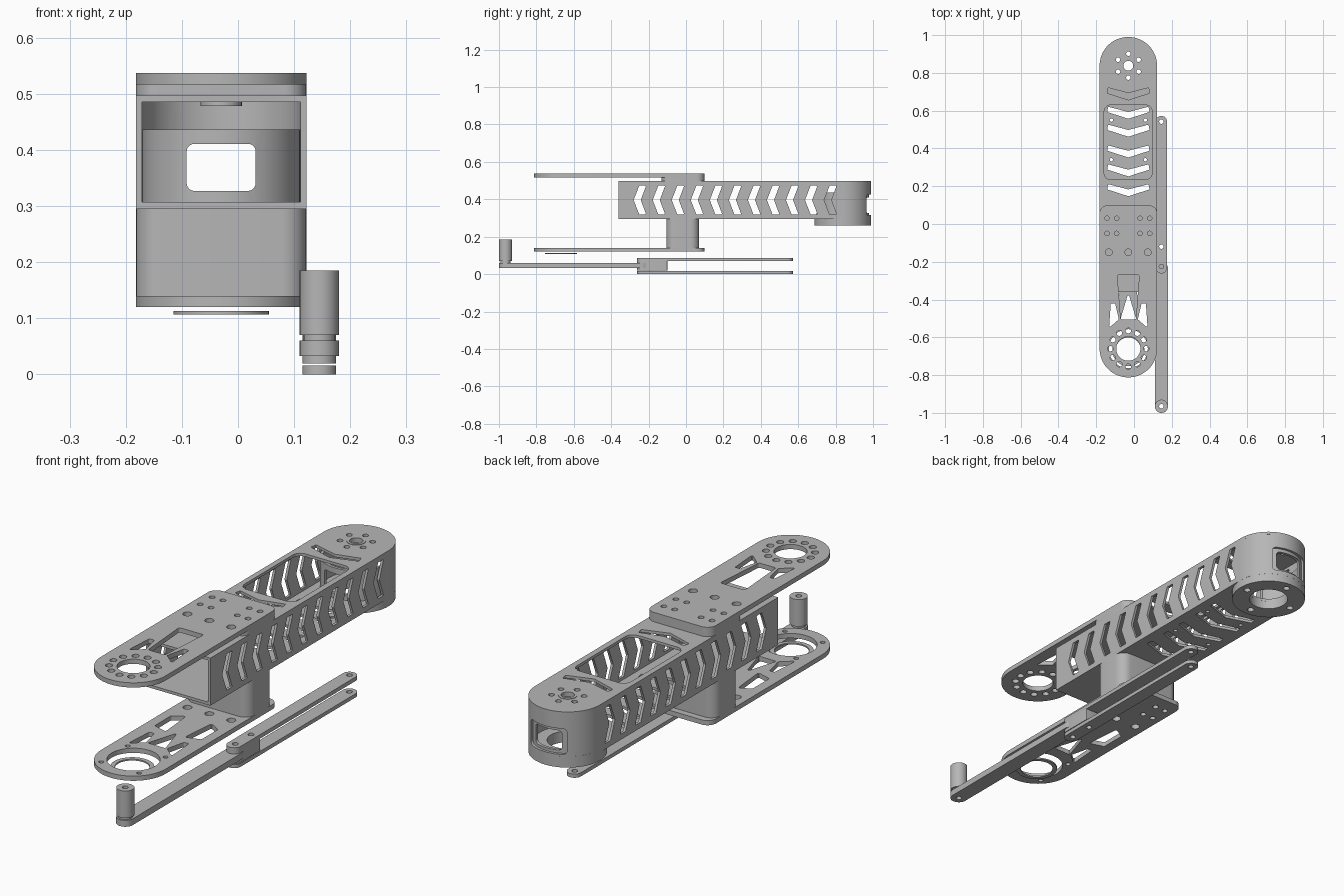
import bpy, bmesh
from math import cos, sin, pi, tan
from mathutils import Matrix, Vector

cube = bpy.data.objects.get("Cube")
if cube:
    bpy.data.objects.remove(cube, do_unlink=True)

grey = bpy.data.materials.new("machined grey")
grey.use_nodes = True
grey.diffuse_color = (0.47, 0.47, 0.47, 1)
grey.node_tree.nodes["Principled BSDF"].inputs["Base Color"].default_value = grey.diffuse_color

CX = -0.03      # centre line of the arm
R = 0.152       # half width of the arm
REAR = 0.838    # centre of the rear joint
FRONT = -0.66   # centre of the front joint
CRANK = 0.145   # centre line of the crank
FLAT = Matrix.Identity(4)
SIDE = Matrix(((0, 0, 1, 0), (1, 0, 0, 0), (0, 1, 0, 0), (0, 0, 0, 1)))   # outline in y, z
FACE = Matrix(((1, 0, 0, 0), (0, 0, 1, 0), (0, 1, 0, 0), (0, 0, 0, 1)))   # outline in x, z


def circle(x, y, r, n=28):
    return [(x + r * cos(2 * pi * i / n), y + r * sin(2 * pi * i / n)) for i in range(n)]


def fillet(points, radius, n=7):
    """Round the corners of a polygon; radius is a number or one per corner."""
    out = []
    for i, p in enumerate(points):
        r = radius[i] if isinstance(radius, (list, tuple)) else radius
        p = Vector(p)
        a = (Vector(points[i - 1]) - p).normalized()
        b = (Vector(points[(i + 1) % len(points)]) - p).normalized()
        half = a.angle(b) / 2
        t = r / tan(half)
        c = p + (a + b).normalized() * (r / sin(half))
        start, end = p + a * t - c, p + b * t - c
        turn = start.angle_signed(end)
        for k in range(n + 1):
            s = -turn * k / n
            out.append((c.x + start.x * cos(s) - start.y * sin(s),
                        c.y + start.x * sin(s) + start.y * cos(s)))
    return out


def rect(x0, x1, y0, y1, r):
    return fillet([(x0, y0), (x1, y0), (x1, y1), (x0, y1)], r)


def shift(points, dx, dy):
    return [(x + dx, y + dy) for x, y in points]


def mirror(points):
    return [(-x, y) for x, y in points]


def freeze(obj):
    graph = bpy.context.evaluated_depsgraph_get()
    return bpy.data.meshes.new_from_object(obj.evaluated_get(graph))


def plate(name, outline, lo, hi, holes=(), axes=FLAT, cx=CX, cutters=()):
    """Extrude an outline with holes between two levels."""
    curve = bpy.data.curves.new(name, "CURVE")
    curve.dimensions, curve.fill_mode = "2D", "BOTH"
    curve.extrude = (hi - lo) / 2
    for loop in [outline, *holes]:
        spline = curve.splines.new("POLY")
        spline.points.add(len(loop) - 1)
        for point, (x, y) in zip(spline.points, loop):
            point.co = (x, y, 0, 1)
        spline.use_cyclic_u = True
    temp = bpy.data.objects.new(name + " outline", curve)
    bpy.context.collection.objects.link(temp)
    mesh = freeze(temp)
    bpy.data.objects.remove(temp, do_unlink=True)
    mesh.transform(Matrix.Translation((cx, 0, 0)) @ axes @ Matrix.Translation((0, 0, (lo + hi) / 2)))
    bm = bmesh.new()
    bm.from_mesh(mesh)
    bmesh.ops.remove_doubles(bm, verts=bm.verts, dist=0.00005)
    bmesh.ops.recalc_face_normals(bm, faces=bm.faces)
    bm.to_mesh(mesh)
    bm.free()
    obj = bpy.data.objects.new(name, mesh)
    bpy.context.collection.objects.link(obj)
    if cutters:
        for cutter in cutters:
            mod = obj.modifiers.new("window", "BOOLEAN")
            mod.operation, mod.solver, mod.object = "DIFFERENCE", "EXACT", cutter
        cut = freeze(obj)
        obj.modifiers.clear()
        obj.data = cut
    obj.data.materials.clear()
    obj.data.materials.append(grey)
    bpy.ops.object.select_all(action="DESELECT")
    obj.select_set(True)
    bpy.context.view_layer.objects.active = obj
    bpy.ops.object.shade_smooth_by_angle(angle=0.55)
    return obj


# Chevron slots: along the sides and across the floor
side_chevron = fillet([(-0.03, 0), (0.0, 0.077), (0.037, 0.077), (0.008, 0),
                       (0.037, -0.077), (0.0, -0.077)], 0.004, 3)
cross_chevron = fillet([(0, -0.028), (0.112, 0.008), (0.107, 0.036), (0, 0.008),
                        (-0.107, 0.036), (-0.112, 0.008)], 0.004, 3)

# Box arm: side walls, floor and roof
slots = [shift(side_chevron, -0.25 + 0.1018 * i, 0.396) for i in range(11)]
wall = [(-0.36, 0.295), (REAR, 0.295), (REAR, 0.497), (-0.36, 0.497)]
plate("left_wall", wall, R - 0.011, R, slots, SIDE)
plate("right_wall", wall, -R, -R + 0.011, slots, SIDE)

arm = fillet([(-R, -0.36), (R, -0.36), (R, REAR + R), (-R, REAR + R)],
             [0.001, 0.001, R - 0.0005, R - 0.0005], 20)
bolts = [circle(s * 0.09, y, 0.009, 12) for s in (-1, 1) for y in (0.34, 0.55)]
floor_slots = [shift(cross_chevron, 0, y) for y in (0.175, 0.28, 0.38, 0.49, 0.585)]
plate("arm_floor", arm, 0.295, 0.307, floor_slots + bolts + [circle(0, REAR, 0.08)])
rear_bolts = [circle(0.063 * sin(i * pi / 3), REAR + 0.063 * cos(i * pi / 3), 0.012, 14)
              for i in range(6)]
plate("arm_roof", arm, 0.485, 0.497,
      [rect(-0.128, 0.126, 0.235, 0.63, 0.035), shift(cross_chevron, 0, 0.175),
       shift(cross_chevron, 0, 0.685), circle(0, REAR, 0.034)] + rear_bolts)
plate("roof_collar", circle(0, REAR, 0.037), 0.478, 0.499, [circle(0, REAR, 0.026)])

# Rear joint: rounded wall, inner housing with window, bearing ring
window = plate("window_cutter", rect(-0.0615, 0.0615, 0.327, 0.411, 0.014), 0.5, 1.2, axes=FACE)
bezel = plate("bezel_cutter", rect(-0.085, 0.085, 0.315, 0.425, 0.016), 0.85, 1.2, axes=FACE)
arc = [pi * i / 40 for i in range(41)]
shell = [(R * cos(a), REAR + R * sin(a)) for a in arc]
shell += [(0.141 * cos(a), REAR + 0.141 * sin(a)) for a in reversed(arc)]
plate("rear_wall", shell, 0.296, 0.496, cutters=[bezel])
plate("joint_housing", circle(0, REAR, 0.1405, 56), 0.306, 0.436,
      [circle(0, REAR, 0.128, 56)], cutters=[window])
for cutter in (window, bezel):
    bpy.data.objects.remove(cutter, do_unlink=True)
plate("bearing_ring", circle(0, REAR, R, 56), 0.26, 0.295,
      [circle(0, REAR, 0.08, 40)] + [circle(0.116 * cos(pi / 2 * i), REAR + 0.116 * sin(pi / 2 * i), 0.014, 14)
                                     for i in range(4)])

# Front fork: two plates, a spacer and a column
end = [(-R, FRONT - R), (R, FRONT - R), (R, 0.098), (-R, 0.098)]
fork = fillet(end, [R - 0.0005, R - 0.0005, 0.04, 0.04], 20)
slot = fillet([(0.102, -0.55), (0.05, -0.505), (0.07, -0.42), (0.093, -0.42)], 0.005, 3)
mounts = [circle(s * x, y, 0.012, 14) for s in (-1, 1) for x in (0.062, 0.113) for y in (-0.05, 0.03)]
mounts += [circle(x, -0.15, 0.018, 18) for x in (-0.103, 0, 0.103)]
ring = [circle(0.095 * sin(i * pi / 6), FRONT + 0.095 * cos(i * pi / 6), 0.0145, 14) for i in range(12)]
taper = fillet([(-0.058, -0.27), (-0.04, -0.505), (0.04, -0.505), (0.058, -0.27)], 0.007, 3)
plate("upper_plate", fork, 0.517, 0.537,
      [circle(0, FRONT, 0.064, 40), taper, slot, mirror(slot)] + ring + mounts)
wedge = fillet([(0, -0.365), (-0.042, -0.505), (0.042, -0.505)], 0.005, 3)
pocket = fillet([(0.045, -0.38), (0.11, -0.36), (0.11, -0.25), (0.06, -0.22)], 0.007, 3)
rim_bolts = [circle(0.126 * cos(a), FRONT + 0.126 * sin(a), 0.01, 12)
             for a in (pi / 4, 3 * pi / 4, 5 * pi / 4, 7 * pi / 4)]
plate("lower_plate", fork, 0.12, 0.14,
      [circle(0, FRONT, 0.103, 48), wedge, slot, mirror(slot), pocket, mirror(pocket)]
      + rim_bolts + mounts)
plate("retaining_ring", circle(0, FRONT - 0.008, 0.085, 48), 0.107, 0.113,
      [circle(0, FRONT - 0.008, 0.067, 48)])
plate("spacer", rect(-R, R, -0.13, 0.098, 0.04), 0.497, 0.517, mounts[:8])
plate("column", rect(-R, R, -0.105, 0.07, 0.045), 0.14, 0.295)

# Crank: forked link, single arm and handle pin
def link(name, y0, y1, lo, hi, holes=(), r=0.03):
    plate(name, rect(-r, r, y0, y1, r - 0.0005), lo, hi,
          [circle(0, y, 0.012, 14) for y in holes], cx=CRANK)


link("lower_prong", -0.262, 0.572, 0.003, 0.019, (0.542, -0.12, -0.225))
link("upper_prong", -0.262, 0.572, 0.07, 0.087, (0.542, -0.12, -0.225))
plate("link_block", fillet([(-0.03, -0.262), (0.03, -0.262), (0.03, -0.1), (-0.03, -0.1)],
                           [0.0295, 0.0295, 0.002, 0.002]),
      0.019, 0.07, [circle(0, y, 0.012, 14) for y in (-0.12, -0.225)], cx=CRANK)
link("crank_arm", -1.0, -0.2, 0.033, 0.06, (-0.965,), 0.035)
plate("handle_boss", circle(0, -0.965, 0.028), 0.06, 0.07, [circle(0, -0.965, 0.012, 14)], cx=CRANK)
plate("handle_pin", circle(0, -0.965, 0.035, 36), 0.07, 0.185, [circle(0, -0.965, 0.012, 14)], cx=CRANK)

# Rest the lowest face on the ground
low = min((v.co.z for o in bpy.data.objects if o.type == "MESH" for v in o.data.vertices), default=0)
for name in ("lower_prong",):
    bpy.data.objects[name].data.transform(Matrix.Translation((0, 0, -low)))
